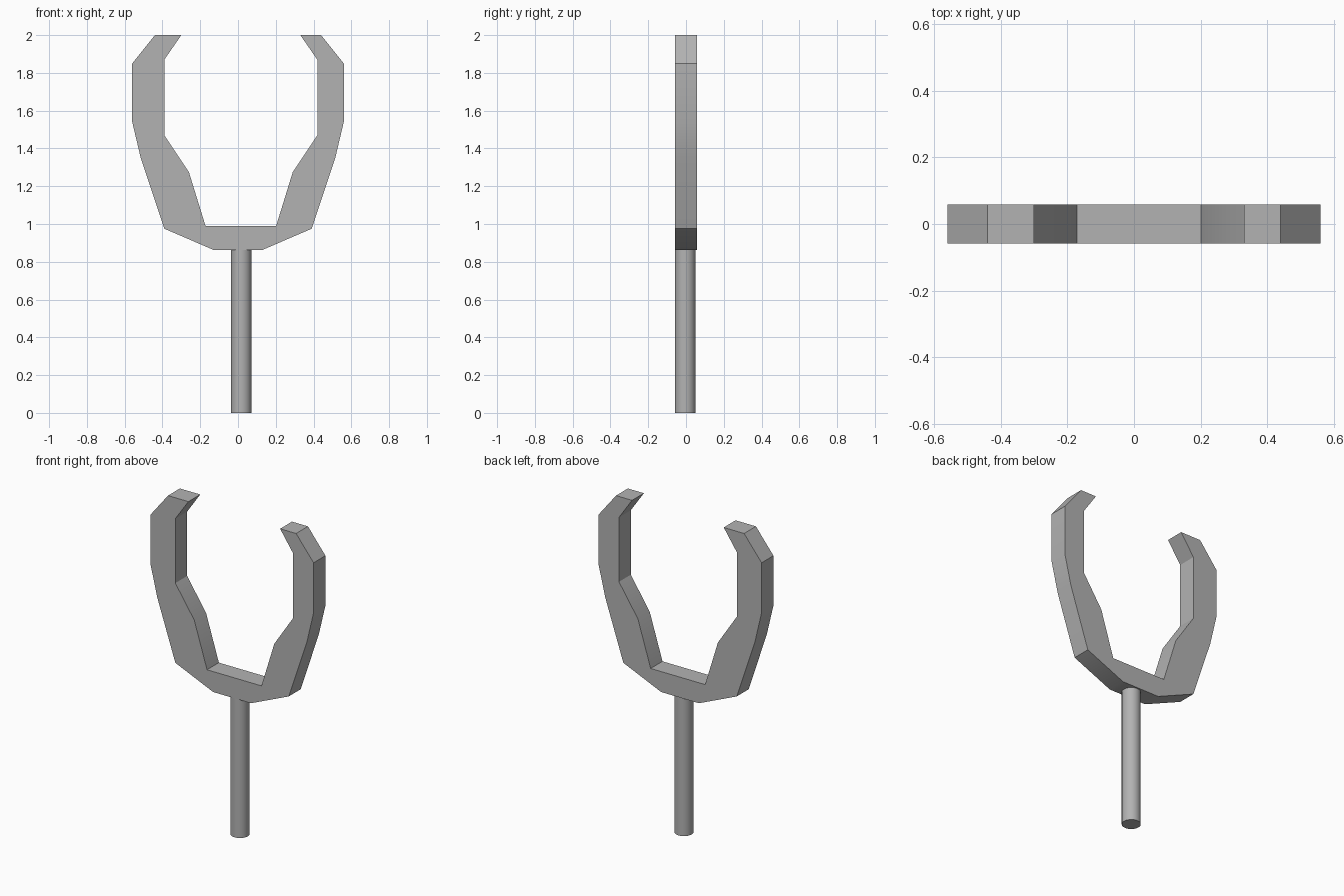
import bpy, bmesh, math

cube = bpy.data.objects.get("Cube")
if cube:
    bpy.data.objects.remove(cube, do_unlink=True)

grey = bpy.data.materials.new("plain grey")
grey.use_nodes = True
colour = (0.45, 0.45, 0.45, 1)
grey.diffuse_color = colour
grey.node_tree.nodes["Principled BSDF"].inputs["Base Color"].default_value = colour


def finish(bm, name):
    """Turn a bmesh into a shaded, coloured object."""
    bmesh.ops.recalc_face_normals(bm, faces=bm.faces)
    mesh = bpy.data.meshes.new(name)
    bm.to_mesh(mesh)
    bm.free()
    mesh.materials.append(grey)
    obj = bpy.data.objects.new(name, mesh)
    bpy.context.collection.objects.link(obj)
    bpy.ops.object.select_all(action='DESELECT')
    obj.select_set(True)
    bpy.context.view_layer.objects.active = obj
    bpy.ops.object.shade_smooth_by_angle(angle=math.radians(30))
    return obj


# Fork: half outlines from tip to base; the opening sits slightly off centre
outer = [(0.44, 2), (0.56, 1.85), (0.56, 1.54), (0.515, 1.35), (0.39, 0.975), (0.13, 0.863)]
inner = [(0.315, 2), (0.405, 1.87), (0.405, 1.47), (0.275, 1.275), (0.187, 0.99)]
shift = 0.015
depth = 0.058
mirror = lambda pts: [(-x, z) for x, z in pts]
offset = lambda pts: [(x + shift, z) for x, z in pts]
outline = (mirror(outer) + outer[::-1]
           + offset(inner) + offset(mirror(inner))[::-1])

bm = bmesh.new()
face = bm.faces.new([bm.verts.new((x, -depth, z)) for x, z in outline])
side = bmesh.ops.extrude_face_region(bm, geom=[face], use_keep_orig=True)
moved = [v for v in side["geom"] if isinstance(v, bmesh.types.BMVert)]
bmesh.ops.translate(bm, verts=moved, vec=(0, 2 * depth, 0))
finish(bm, "fork")

# Handle: a round rod under the fork
height = 0.87
bm = bmesh.new()
bmesh.ops.create_cone(bm, cap_ends=True, segments=32, radius1=0.054, radius2=0.054, depth=height)
rod = finish(bm, "handle")
rod.location = (0.017, -0.004, height / 2)
